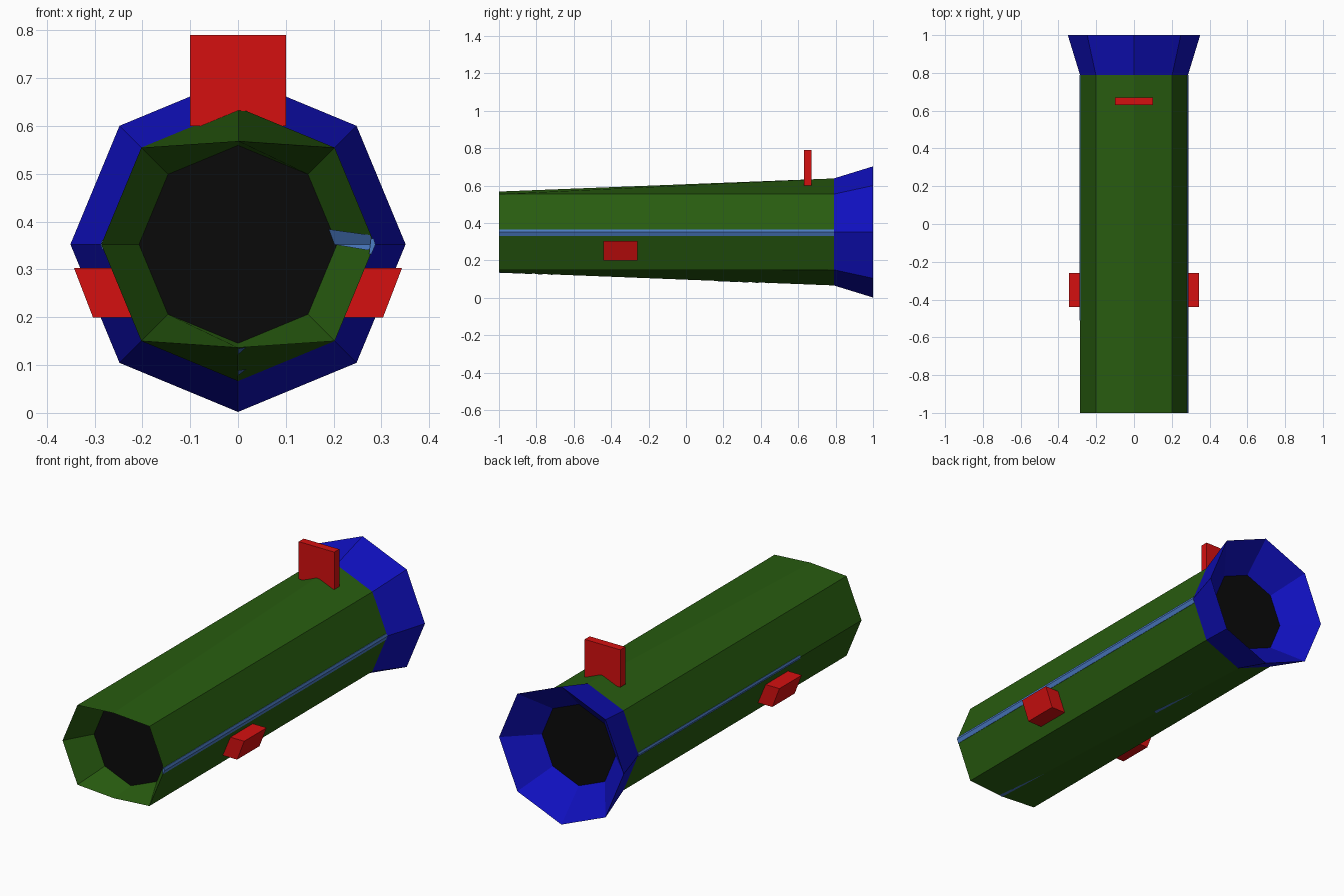
import bpy, math

if "Cube" in bpy.data.objects:
    bpy.data.objects.remove(bpy.data.objects["Cube"])

CZ = 0.3525  # tube axis height


def mat(name, rgb):
    m = bpy.data.materials.new(name)
    m.diffuse_color = (*rgb, 1)
    m.use_nodes = True
    m.node_tree.nodes["Principled BSDF"].inputs["Base Color"].default_value = m.diffuse_color
    return m


GREEN = mat("dark green", (0.021, 0.107, 0.005))
BLUE = mat("deep blue", (0.005, 0.005, 0.52))
RED = mat("red", (0.66, 0.005, 0.005))
BLACK = mat("black", (0.003, 0.003, 0.003))
STEEL = mat("light blue", (0.07, 0.20, 0.55))


def make(name, verts, faces, m):
    me = bpy.data.meshes.new(name)
    me.from_pydata(verts, [], faces)
    me.materials.append(m)
    ob = bpy.data.objects.new(name, me)
    bpy.context.collection.objects.link(ob)
    return ob


def ring(y, r, rv=None):
    """Octagon across the axis; rv is the radius of the top and bottom corners."""
    pts = []
    for i in range(8):
        a = i * math.pi / 4
        rr = rv if rv and i in (2, 6) else r
        pts.append((rr * math.cos(a), y, CZ + rr * math.sin(a)))
    return pts


def loft(name, rings, m):
    verts = [p for r in rings for p in r]
    faces = []
    for i in range(len(rings) - 1):
        for j in range(8):
            k = (j + 1) % 8
            faces.append((i * 8 + j, i * 8 + 8 + j, i * 8 + 8 + k, i * 8 + k))
    return make(name, verts, faces, m)


def prism(name, outline, y0, y1, m):
    """Extrude an x-z outline (counter-clockwise seen from the front) along y."""
    n = len(outline)
    verts = [(x, y, z) for y in (y0, y1) for x, z in outline]
    faces = [tuple(range(n)), tuple(range(2 * n - 1, n - 1, -1))]
    faces += [(i, i + n, (i + 1) % n + n, (i + 1) % n) for i in range(n)]
    return make(name, verts, faces, m)


# Tube body and flared rear cone, each with its recessed inner funnel
front_in, rear_in = ring(-0.86, 0.207), ring(0.86, 0.207)
joint = ring(0.79, 0.286)
loft("tube_body", [front_in, ring(-1, 0.286, 0.216), joint], GREEN)
loft("rear_flare", [joint, ring(1, 0.3505), rear_in], BLUE)

# Black bore caps
make("front_bore", front_in, [tuple(range(8))], BLACK)
make("rear_bore", rear_in, [tuple(reversed(range(8)))], BLACK)

# Upright sight plate
prism("sight", [(-0.1, 0.6), (0.1, 0.6), (0.1, 0.79), (-0.1, 0.79)], 0.63, 0.67, RED)

# Slanted side grips
for s, side in ((1, "right"), (-1, "left")):
    pts = [(s * x, z) for x, z in
           ((0.205, 0.199), (0.303, 0.199), (0.343, 0.303), (0.245, 0.303))]
    prism(side + "_grip", pts if s > 0 else pts[::-1], -0.44, -0.26, RED)

# Thin stripe along the right corner, narrower one on the left
prism("right_stripe", [(0.274, 0.332), (0.279, 0.332), (0.2875, 0.352), (0.2835, 0.365),
                       (0.278, 0.365)], -1, 0.79, STEEL)
prism("left_stripe", [(-0.28, 0.342), (-0.28, 0.362), (-0.284, 0.362), (-0.2875, 0.352),
                      (-0.284, 0.342)], -0.51, 0.79, STEEL)

# Stripe end running into the front funnel
make("funnel_patch", [(0.276, -1, 0.372), (0.283, -1, 0.352), (0.272, -1, 0.34),
                      (0.202, -0.86, 0.352), (0.19, -0.86, 0.384)],
     [(0, 4, 3, 1), (1, 3, 2)], STEEL)

# Slivers showing on the underside
for i, (y0, y1) in enumerate(((-1, -0.67), (0.17, 0.45))):
    z0, z1 = (CZ - 0.216 - 0.07 * (y + 1) / 1.79 - 0.002 for y in (y0, y1))
    make("underside_sliver_%d" % (i + 1),
         [(0, y0, z0), (0.018, y0, z0 + 0.003), (0, y1, z1)], [(0, 2, 1)], STEEL)
